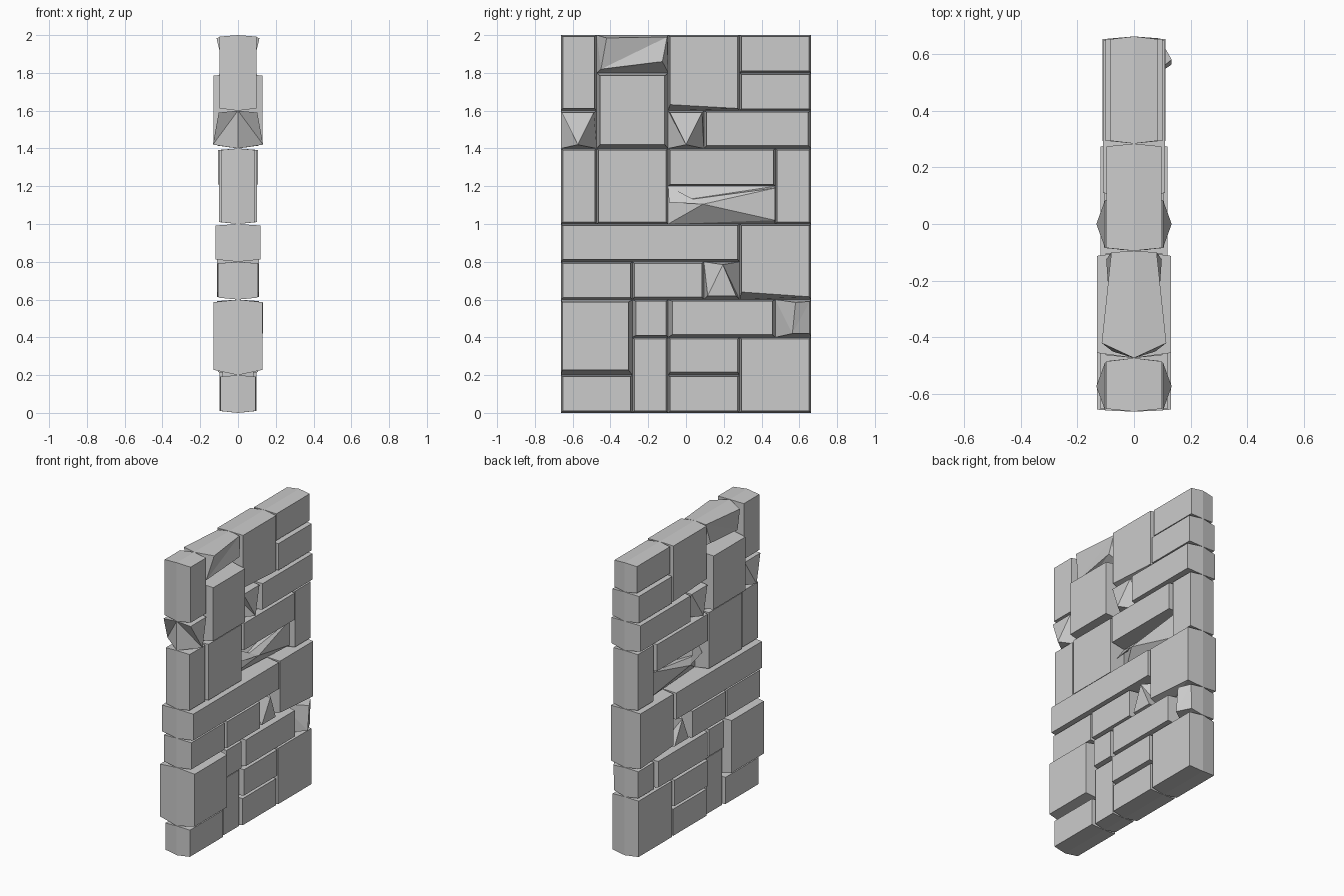
import bpy, bmesh

if "Cube" in bpy.data.objects:
    bpy.data.objects.remove(bpy.data.objects["Cube"])

# Cell grid of the wall: 7 columns along y, 10 courses along z
def Y(c): return -0.662 + c * 1.324 / 7
def Z(r): return r * 0.2


def make_stone(name, cell, right_face, left_face=None):
    """Stone: seam ring at x=0 on the cell border, plus an outer face each side.
    Faces are 4 (x, y, z) corners: low-left, low-right, up-right, up-left."""
    c0, c1, r0, r1 = cell
    left_face = left_face or right_face
    bm = bmesh.new()
    mid = [bm.verts.new((0, Y(c), Z(r))) for c, r in ((c0, r0), (c1, r0), (c1, r1), (c0, r1))]
    for sign, face in ((1, right_face), (-1, left_face)):
        out = [bm.verts.new((sign * x, y, z)) for x, y, z in face]
        # outer face as two triangles so bent faces fold cleanly
        bm.faces.new((out[0], out[1], out[2]))
        bm.faces.new((out[0], out[2], out[3]))
        for i in range(4):
            j = (i + 1) % 4
            bm.faces.new((mid[i], mid[j], out[j]))
            bm.faces.new((mid[i], out[j], out[i]))
    bmesh.ops.remove_doubles(bm, verts=bm.verts, dist=0.0005)
    bmesh.ops.dissolve_limit(bm, angle_limit=0.01, verts=bm.verts, edges=bm.edges)
    bmesh.ops.recalc_face_normals(bm, faces=bm.faces)
    me = bpy.data.meshes.new(name)
    bm.to_mesh(me)
    bm.free()
    ob = bpy.data.objects.new(name, me)
    bpy.context.collection.objects.link(ob)


def block_face(cell, d, left=.01, right=.01, low=.01, up=.008, tilt=0):
    c0, c1, r0, r1 = cell
    y0, y1, z0, z1 = Y(c0) + left, Y(c1) - right, Z(r0) + low, Z(r1) - up
    return [(d, y0, z0 + tilt), (d, y1, z0), (d, y1, z1), (d, y0, z1)]


# Squared blocks: cell (columns, courses), half depth, inset overrides
blocks = [
    ((0, 2, 0, 1), .093, {}),
    ((2, 3, 0, 2), .082, {}),
    ((3, 5, 0, 1), .095, {}),
    ((3, 5, 1, 2), .105, dict(low=.016)),
    ((5, 7, 0, 2), .098, {}),
    ((0, 2, 1, 3), .131, dict(left=.007, right=.022, low=.028, up=.014)),
    ((2, 3, 2, 3), .1, dict(left=.018)),
    ((3, 6, 2, 3), .11, dict(left=.022, right=.016, low=.014)),
    ((0, 2, 3, 4), .103, {}),
    ((2, 4, 3, 4), .108, dict(low=.013)),
    ((5, 7, 3, 5), .112, dict(low=.015, tilt=.025)),
    ((0, 5, 4, 5), .118, dict(low=.012)),
    ((0, 1, 5, 7), .09, {}),
    ((1, 3, 5, 7), .1, {}),
    ((3, 6, 6, 7), .105, {}),
    ((6, 7, 5, 7), .092, {}),
    ((1, 3, 7, 9), .131, dict(left=.018, right=.018, low=.02, up=.015)),
    ((4, 7, 7, 8), .11, dict(left=.015, right=.015, low=.015)),
    ((0, 1, 8, 10), .098, dict(right=.012, low=.012)),
    ((3, 5, 8, 10), .097, dict(low=.012, tilt=.02)),
    ((5, 7, 8, 9), .1, {}),
    ((5, 7, 9, 10), .085, {}),
]
for n, (cell, d, inset) in enumerate(blocks):
    make_stone(f"block_{n + 1}", cell, block_face(cell, d, **inset))

# Broken stones coming to a point at the lower edge
for n, (cell, y) in enumerate((((0, 1, 7, 8), -.573), ((3, 4, 7, 8), 0))):
    make_stone(f"pointed_stone_{n + 1}", cell,
               [(.133, y, 1.42), (.133, y, 1.42), (.102, y + .085, 1.59), (.102, y - .085, 1.59)])

# Broken stone pointing up
make_stone("upward_pointed_stone", (4, 5, 3, 4),
           [(.1, .115, .62), (.1, .265, .62), (.11, .195, .785), (.11, .195, .785)])

# Ridged stone at the edge, ridge on one side only
ridge_cell = (6, 7, 2, 3)
make_stone("ridged_stone", ridge_cell,
           [(.133, .563, .42), (.085, .655, .42), (.09, .655, .59), (.133, .58, .585)],
           block_face(ridge_cell, .095))

# Worn stone in the middle, underside chipped away
make_stone("chipped_middle_stone", (3, 6, 5, 6),
           [(.06, -.092, 1.11), (.095, .09, 1.105), (.06, .47, 1.02), (.06, .47, 1.19)][1:]
           + [(.06, -.09, 1.115)])

# Worn stone on the top course
make_stone("chipped_top_stone", (1, 3, 9, 10),
           [(.075, -.45, 1.82), (.098, -.125, 1.86), (.08, -.1, 1.99), (.114, -.42, 1.985)])
